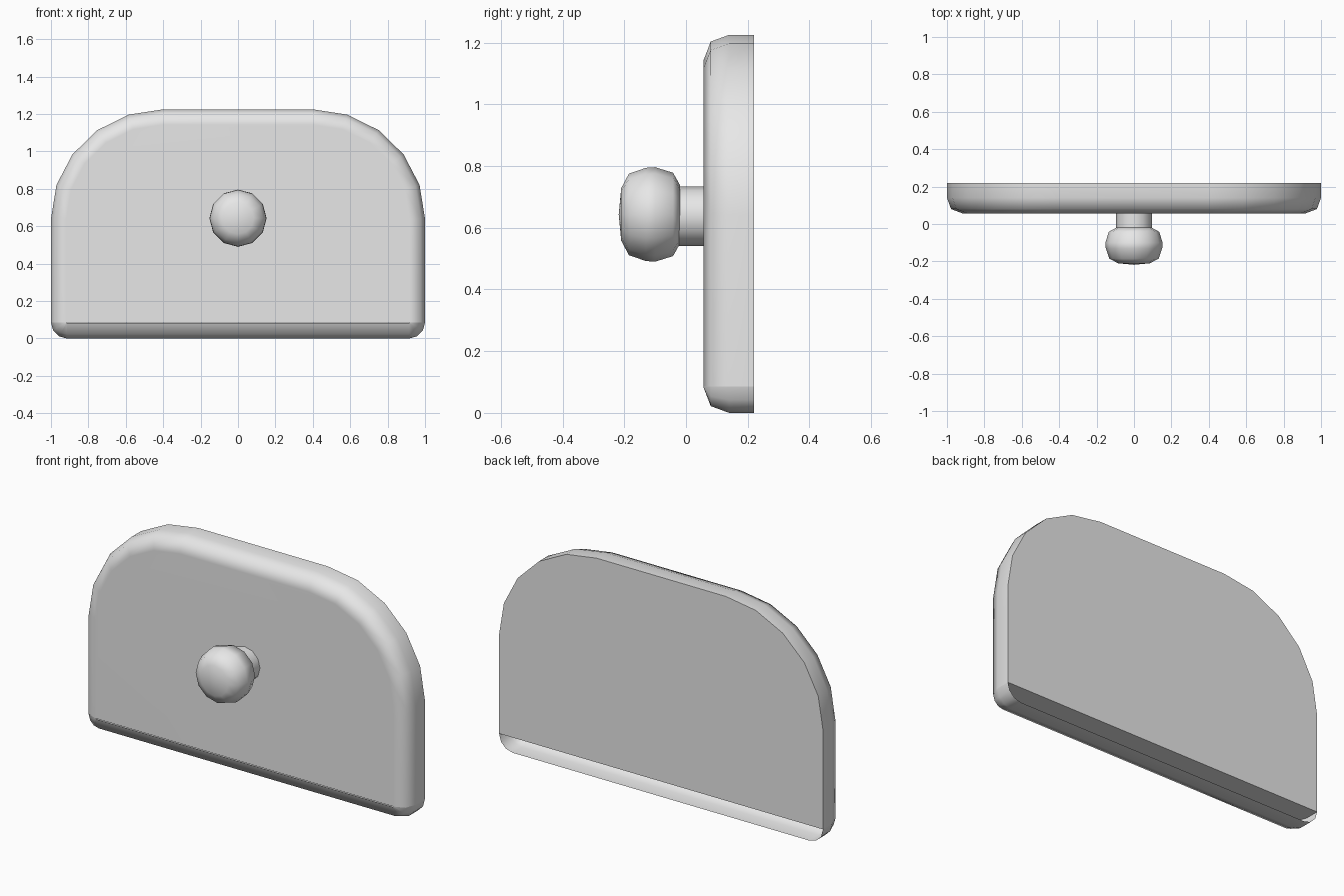
import bpy, bmesh
from math import cos, sin, pi, radians

cube = bpy.data.objects.get("Cube")
if cube:
    bpy.data.objects.remove(cube, do_unlink=True)

GREY = (0.8, 0.8, 0.8, 1)
mat = bpy.data.materials.new("light grey")
mat.use_nodes = True
mat.diffuse_color = GREY
mat.node_tree.nodes["Principled BSDF"].inputs["Base Color"].default_value = GREY

# Rounded front edge: (inset from the outline, y)
EDGE = [(0, 0.22), (0, 0.14), (0.022, 0.08), (0.082, 0.057)]
FOOT = 0.085      # height of the rounded bottom strip


def arc(cx, cz, rx, rz, start, end, steps):
    """Points of an elliptical arc, angles in quarter turns."""
    angles = [(start + (end - start) * i / steps) * pi / 2 for i in range(steps + 1)]
    return [(cx + rx * cos(a), cz + rz * sin(a)) for a in angles]


def mirrored(points):
    """Continue a right-hand outline with its mirror image."""
    return points + [(-x, z) for x, z in reversed(points)]


def finish(name, bm, angle=50):
    bmesh.ops.remove_doubles(bm, verts=bm.verts, dist=0.0005)
    mesh = bpy.data.meshes.new(name)
    bm.to_mesh(mesh)
    bm.free()
    mesh.materials.append(mat)
    ob = bpy.data.objects.new(name, mesh)
    bpy.context.collection.objects.link(ob)
    bpy.ops.object.select_all(action='DESELECT')
    ob.select_set(True)
    bpy.context.view_layer.objects.active = ob
    bpy.ops.object.shade_smooth_by_angle(angle=radians(angle))
    weighted = ob.modifiers.new("even shading", 'WEIGHTED_NORMAL')
    weighted.keep_sharp = True
    return ob


def loft(bm, rings, closed):
    """Join rows of points with quads and return the vertex rows."""
    rows = [[bm.verts.new(p) for p in ring] for ring in rings]
    for a, b in zip(rows, rows[1:]):
        n = len(a)
        for i in range(n if closed else n - 1):
            j = (i + 1) % n
            bm.faces.new((a[i], a[j], b[j], b[i]))
    return rows


# Arched plate, closed all round
bm = bmesh.new()
rings = []
for inset, y in EDGE:
    side = [(1 - inset, FOOT)] + arc(0.40, 0.64, 0.6 - inset, 0.585 - inset, 0, 1, 5)
    rings.append([(x, y, z) for x, z in mirrored(side)])
rows = loft(bm, rings, True)
bm.faces.new(rows[0])
bm.faces.new(rows[-1])
bmesh.ops.recalc_face_normals(bm, faces=bm.faces)
finish("arched_plate", bm)

# Rounded bottom strip, a thin sheet open at the back
bm = bmesh.new()
rings = []
for inset, y in EDGE:
    r = max(FOOT - inset, 0.003)
    corner = arc(1 - FOOT, FOOT, r, r, 0, -1, 3)
    rings.append([(x, y, z) for x, z in mirrored(corner)])
loft(bm, rings, False)
bmesh.ops.recalc_face_normals(bm, faces=bm.faces)
if sum(f.normal.z * f.calc_area() for f in bm.faces) > 0:
    bmesh.ops.reverse_faces(bm, faces=bm.faces)
finish("bottom_strip", bm)


def turned(name, profile, sides=12, cz=0.643):
    """Turn a (radius, y) profile about the knob axis."""
    bm = bmesh.new()
    rings = [[(r * cos(2 * pi * i / sides), y, cz + r * sin(2 * pi * i / sides))
              for i in range(sides)] for r, y in profile]
    loft(bm, rings, True)
    bmesh.ops.remove_doubles(bm, verts=bm.verts, dist=0.0005)
    bmesh.ops.dissolve_degenerate(bm, edges=bm.edges, dist=0.0005)
    bmesh.ops.recalc_face_normals(bm, faces=bm.faces)
    return finish(name, bm)


# Knob on its short neck
turned("knob_neck", [(0.096, 0.06), (0.096, -0.025)], cz=0.637)
turned("knob_head", [(0, -0.02), (0.096, -0.02), (0.135, -0.042), (0.153, -0.1),
                     (0.151, -0.13), (0.132, -0.185), (0.085, -0.21), (0, -0.218)])
